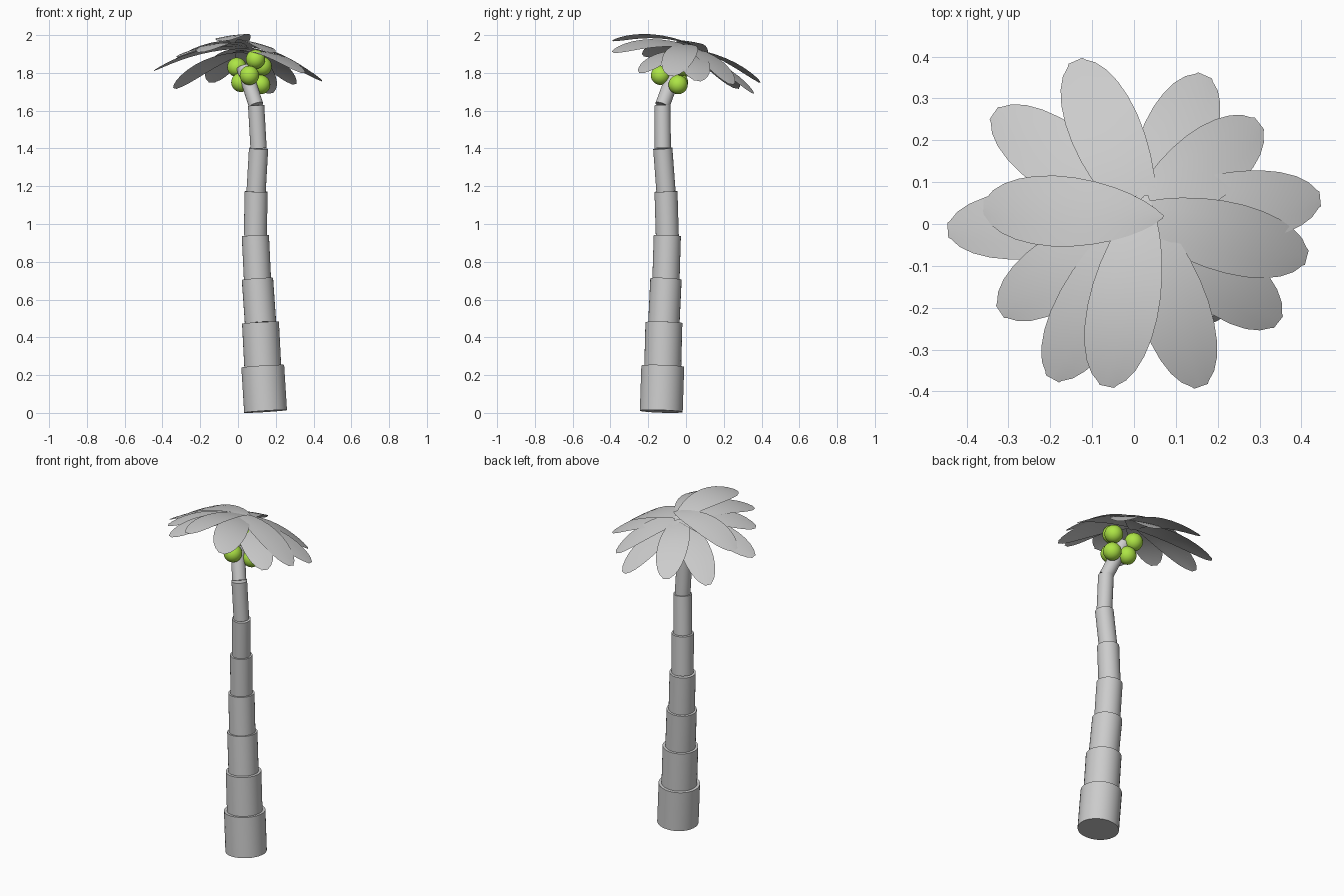
import bpy, bmesh, math
from mathutils import Vector

if "Cube" in bpy.data.objects:
    bpy.data.objects.remove(bpy.data.objects["Cube"])


def finish(bm, name, smooth_angle=35):
    mesh = bpy.data.meshes.new(name)
    bm.to_mesh(mesh)
    bm.free()
    ob = bpy.data.objects.new(name, mesh)
    bpy.context.collection.objects.link(ob)
    bpy.ops.object.select_all(action='DESELECT')
    ob.select_set(True)
    bpy.context.view_layer.objects.active = ob
    bpy.ops.object.shade_smooth_by_angle(angle=math.radians(smooth_angle))
    return ob


def cylinder(name, a, b, r, sides=32):
    a, b = Vector(a), Vector(b)
    bm = bmesh.new()
    bmesh.ops.create_cone(bm, cap_ends=True, segments=sides, radius1=r, radius2=r,
                          depth=(b - a).length)
    ob = finish(bm, name)
    ob.location = (a + b) / 2
    ob.rotation_euler = (b - a).to_track_quat('Z', 'Y').to_euler()
    return ob


def leaf(name, tip, base_z, roll, steps=14, width=0.087, bulge=0.045):
    # rounded tip, pointed base, arched along its length
    tip = Vector(tip)
    heart = Vector((0.02, 0.02, base_z))
    out = Vector((tip.x - heart.x, tip.y - heart.y, 0)).normalized()
    base = heart - out * 0.05
    side = Vector((0, 0.15, 1)).cross(out).normalized()
    side = (side + Vector((0, 0, roll))).normalized()
    bm = bmesh.new()
    rows = []
    for i in range(steps + 1):
        t = (1 - math.cos(math.pi * i / steps)) / 2
        mid = base.lerp(tip, t) + Vector((0, 0, bulge * 4 * t * (1 - t)))
        w = width * 1.14 * math.sqrt(max(0, 1 - (2 * t - 1) ** 2)) * t ** 0.25
        if i in (0, steps):
            w = 0.004 if i == 0 else 0.018
        rows.append([bm.verts.new(mid + side * w * k - Vector((0, 0, 0.05 * w * k * k)))
                     for k in (-1, -0.5, 0, 0.5, 1)])
    for p, q in zip(rows, rows[1:]):
        for k in range(4):
            bm.faces.new((p[k], q[k], q[k + 1], p[k + 1]))
    bmesh.ops.recalc_face_normals(bm, faces=bm.faces)
    bm.normal_update()
    if sum(f.normal.z for f in bm.faces) < 0:
        bmesh.ops.reverse_faces(bm, faces=bm.faces)
    return finish(bm, name)


# trunk: stacked cylinders that get thinner upwards
path = [(0.146, -0.131, 0.008), (0.131, -0.123, 0.247), (0.119, -0.117, 0.478),
        (0.103, -0.106, 0.709), (0.092, -0.099, 0.938), (0.096, -0.106, 1.172),
        (0.109, -0.123, 1.40), (0.096, -0.125, 1.628), (0.03, -0.05, 1.83)]
radii = [0.114, 0.098, 0.083, 0.072, 0.061, 0.051, 0.043, 0.039]
for i, r in enumerate(radii):
    cylinder(f"trunk_segment_{i + 1}", path[i], path[i + 1], r)

# crown of leaves: tip, base height, sideways roll
leaves = [((-0.445, -0.015, 1.813), 1.93, 0), ((-0.335, 0.265, 1.718), 1.91, 0),
          ((-0.14, 0.39, 1.75), 1.93, 0), ((0.17, 0.355, 1.692), 1.91, 0),
          ((0.30, 0.24, 1.74), 1.94, 0), ((0.445, 0.06, 1.758), 1.91, 0),
          ((0.413, -0.08, 1.785), 1.95, 0), ((0.345, -0.235, 1.80), 1.915, 0.1),
          ((0.16, -0.388, 1.91), 1.925, -0.2), ((-0.065, -0.388, 1.97), 1.935, 0.1),
          ((-0.195, -0.37, 1.91), 1.92, 0), ((-0.32, -0.21, 1.885), 1.92, 0),
          ((-0.36, 0.04, 1.85), 1.96, 0)]
for i, (tip, base_z, roll) in enumerate(leaves):
    leaf(f"leaf_{i + 1}", tip, base_z, roll)

# green fruit
green = bpy.data.materials.new("fruit_green")
green.diffuse_color = (0.42, 0.78, 0.06, 1)
green.use_nodes = True
green.node_tree.nodes["Principled BSDF"].inputs["Base Color"].default_value = green.diffuse_color
fruit = [(-0.006, -0.01, 1.83), (0.093, -0.08, 1.872), (0.128, -0.02, 1.835),
         (0.06, -0.135, 1.787), (0.015, -0.04, 1.75), (0.12, -0.042, 1.738)]
for i, c in enumerate(fruit):
    bm = bmesh.new()
    bmesh.ops.create_uvsphere(bm, u_segments=24, v_segments=16, radius=0.051)
    ob = finish(bm, f"fruit_{i + 1}", 60)
    ob.location = c
    ob.data.materials.append(green)
